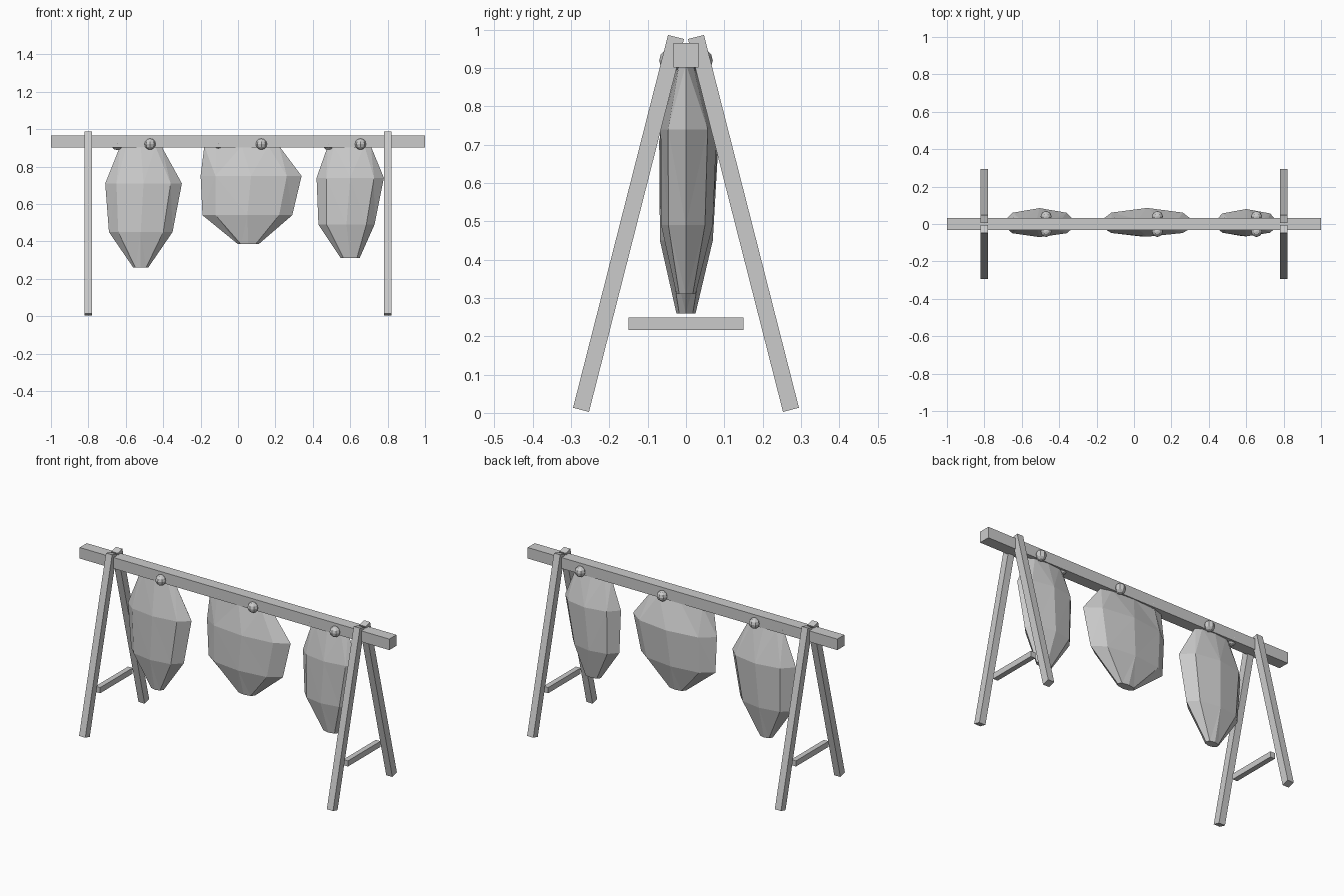
import bpy, bmesh, math
from mathutils import Matrix, Vector

if "Cube" in bpy.data.objects:
    bpy.data.objects.remove(bpy.data.objects["Cube"])


def finish(bm, name):
    bmesh.ops.recalc_face_normals(bm, faces=bm.faces)
    mesh = bpy.data.meshes.new(name)
    bm.to_mesh(mesh)
    bm.free()
    ob = bpy.data.objects.new(name, mesh)
    bpy.context.collection.objects.link(ob)
    return ob


def box(name, loc, size, rot_x=0.0):
    bm = bmesh.new()
    bmesh.ops.create_cube(bm, size=1, matrix=Matrix.Diagonal((*size, 1)))
    ob = finish(bm, name)
    ob.location = loc
    ob.rotation_euler.x = rot_x
    return ob


def knob(name, loc, radius):
    bm = bmesh.new()
    bmesh.ops.create_uvsphere(bm, u_segments=8, v_segments=6, radius=radius)
    ob = finish(bm, name)
    ob.location = loc
    return ob


def sack(name, rings, sides=8):
    """Each ring: z, x min, x max, front depth, back depth."""
    bm = bmesh.new()
    loops = []
    for z, x0, x1, front, back in rings:
        loop = []
        for i in range(sides):
            a = 2 * math.pi * i / sides
            c, s = math.cos(a), math.sin(a)
            y = s * (back if s > 0 else front)
            loop.append(bm.verts.new(((x0 + x1) / 2 + c * (x1 - x0) / 2, y, z)))
        loops.append(loop)
    for lo, hi in zip(loops, loops[1:]):
        for i in range(sides):
            j = (i + 1) % sides
            bm.faces.new((lo[i], lo[j], hi[j], hi[i]))
    bm.faces.new(loops[0])
    bm.faces.new(loops[-1])
    bmesh.ops.triangulate(bm, faces=[f for f in bm.faces if len(f.verts) == 4])
    finish(bm, name)


# Horizontal beam
box("beam", (0, 0, 0.933), (2.0, 0.066, 0.064))

# A-frame legs and their low crossbars
for x, side in ((-0.8, "left"), (0.8, "right")):
    for s, end in ((-1, "front"), (1, "back")):
        foot, top = Vector((x, s * 0.274, 0.008)), Vector((x, s * 0.026, 0.981))
        d = top - foot
        box(f"{side}_{end}_leg", (foot + top) / 2, (0.04, 0.043, d.length),
            math.atan2(-d.y, d.z))
    box(f"{side}_crossbar", (x, 0, 0.233), (0.03, 0.30, 0.033))

# Hanging sacks
sack("left_sack", [(0.26, -0.56, -0.48, 0.025, 0.025),
                   (0.45, -0.69, -0.35, 0.068, 0.070),
                   (0.71, -0.71, -0.30, 0.070, 0.085),
                   (0.91, -0.63, -0.41, 0.025, 0.025)])
sack("middle_sack", [(0.385, 0.00, 0.11, 0.025, 0.025),
                     (0.54, -0.19, 0.29, 0.068, 0.072),
                     (0.75, -0.20, 0.34, 0.068, 0.086),
                     (0.91, -0.18, 0.22, 0.025, 0.025)])
sack("right_sack", [(0.31, 0.55, 0.65, 0.025, 0.025),
                    (0.49, 0.43, 0.73, 0.065, 0.070),
                    (0.74, 0.42, 0.78, 0.066, 0.080),
                    (0.91, 0.48, 0.71, 0.025, 0.025)])

# Tie knots: a visible pair on the beam faces and one mostly sunk in the beam
for name, x_knot, x_sunk in (("left", -0.47, -0.645), ("middle", 0.125, -0.105),
                             ("right", 0.655, 0.485)):
    knob(f"{name}_front_knot", (x_knot, -0.04, 0.92), 0.03)
    knob(f"{name}_back_knot", (x_knot, 0.04, 0.92), 0.03)
    knob(f"{name}_sunk_knot", (x_sunk, 0, 0.922), 0.034)
